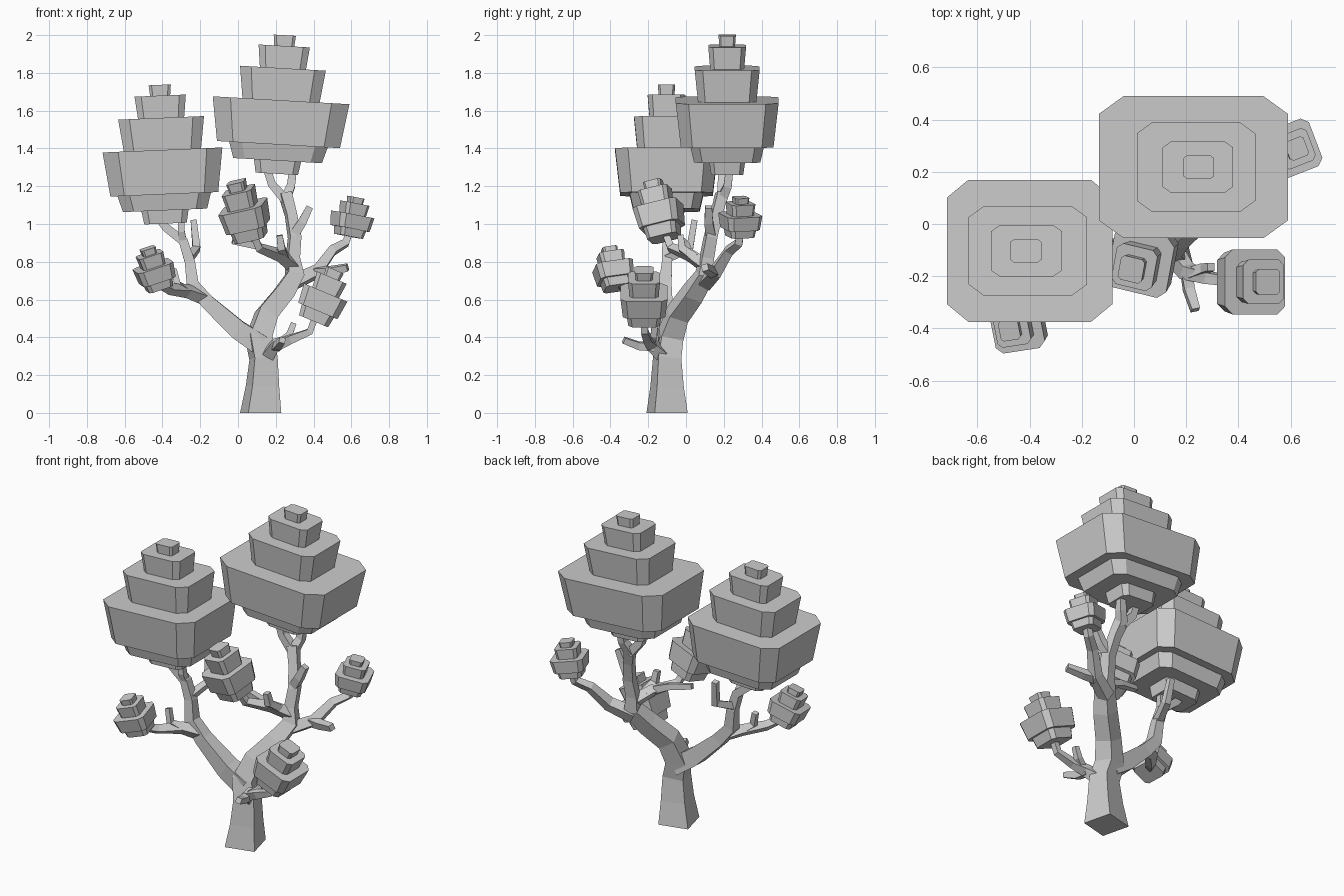
import bpy, bmesh, math
from mathutils import Vector, Matrix

UP = Vector((0, 0, 1))


def finish(name, bm):
    bmesh.ops.recalc_face_normals(bm, faces=bm.faces)
    me = bpy.data.meshes.new(name)
    bm.to_mesh(me)
    bm.free()
    ob = bpy.data.objects.new(name, me)
    bpy.context.collection.objects.link(ob)
    return ob


def skin(bm, rings):
    """Join equal-sized rings of points into a closed solid."""
    vs = [[bm.verts.new(p) for p in r] for r in rings]
    n = len(vs[0])
    for a, b in zip(vs, vs[1:]):
        for i in range(n):
            j = (i + 1) % n
            bm.faces.new((a[i], a[j], b[j], b[i]))
    bm.faces.new(vs[0][::-1])
    bm.faces.new(vs[-1])


def limb(name, path, spin=45, flat_start=False):
    """Square-section branch; path holds (x, y, z, half width)."""
    pts = [Vector(p[:3]) for p in path]
    bm = bmesh.new()
    rings = []
    for i, p in enumerate(pts):
        t = Vector((0, 0, 0))
        if i > 0:
            t += (p - pts[i - 1]).normalized()
        if i < len(pts) - 1:
            t += (pts[i + 1] - p).normalized()
        if i == 0 and flat_start:
            t = UP
        q = UP.rotation_difference(t.normalized())
        r = path[i][3] * math.sqrt(2)
        ring = []
        for k in range(4):
            a = math.radians(spin + 90 * k)
            ring.append(p + q @ Vector((r * math.cos(a), r * math.sin(a), 0)))
        rings.append(ring)
    skin(bm, rings)
    return finish(name, bm)


def octagon(w, d, z):
    x, y = w / 2, d / 2
    a, b = x * 0.74, y * 0.75
    return [Vector((i, j, z)) for i, j in ((a, -y), (x, -b), (x, b), (a, y),
                                          (-a, y), (-x, b), (-x, -b), (-a, -y))]


def foliage(name, origin, axis, spin, tiers):
    """Stack of chamfered slabs, each tapering downward: (width, depth, low, high)."""
    q = UP.rotation_difference(Vector(axis).normalized())
    m = (Matrix.Translation(origin) @ q.to_matrix().to_4x4()
         @ Matrix.Rotation(math.radians(spin), 4, 'Z'))
    bm = bmesh.new()
    for w, d, lo, hi in tiers:
        skin(bm, [octagon(w * 0.9, d * 0.9, lo), octagon(w, d, hi)])
    bm.transform(m)
    return finish(name, bm)


def big_tiers(main_w):
    return [(0.25, 0.19, -0.39, -0.32), (main_w * 0.3 + 0.305, 0.39, -0.32, -0.235),
            (main_w, 0.545, -0.235, 0), (0.455, 0.344, 0, 0.17),
            (0.272, 0.2, 0.17, 0.288), (0.118, 0.092, 0.288, 0.345)]


def small_tiers(w, h):
    return [(w * s, w * s, h * a, h * b) for s, a, b in
            ((0.74, 0, 0.2), (1, 0.2, 0.56), (0.68, 0.56, 0.85), (0.4, 0.85, 1))]


# large crowns
foliage("crown_right", (0.228, 0.218, 1.655), (0.058, 0, 1), 0, big_tiers(0.725))
foliage("crown_left", (-0.4, -0.103, 1.392), (-0.042, 0, 1), 0, big_tiers(0.635))

# small leaf clusters
for name, o, axis, spin, w, h in (
        ("cluster_left", (-0.415, -0.365, 0.66), (-0.3, -0.2, 1), 10, 0.2, 0.225),
        ("cluster_middle", (0.07, -0.115, 0.925), (-0.27, -0.2, 1), -12, 0.24, 0.315),
        ("cluster_right_low", (0.4, -0.222, 0.485), (0.42, 0, 1), 0, 0.25, 0.295),
        ("cluster_right_high", (0.585, 0.285, 0.935), (0.19, 0.02, 1), 21, 0.195, 0.21)):
    foliage(name, o, axis, spin, small_tiers(w, h))

# trunk running into the right main branch
limb("trunk", [(0.12, -0.1, 0, 0.09), (0.13, -0.1, 0.14, 0.073),
               (0.135, -0.1, 0.29, 0.062), (0.11, -0.085, 0.4, 0.06),
               (0.15, -0.045, 0.52, 0.053), (0.24, 0.035, 0.63, 0.05),
               (0.3, 0.1, 0.73, 0.043), (0.29, 0.11, 0.82, 0.032),
               (0.3, 0.13, 0.93, 0.03), (0.28, 0.16, 1.05, 0.027),
               (0.25, 0.19, 1.16, 0.03)], spin=59, flat_start=True)

# left main branch
limb("left_branch", [(0.12, -0.09, 0.36, 0.055), (0.0, -0.1, 0.44, 0.05),
                     (-0.16, -0.11, 0.585, 0.038), (-0.24, -0.11, 0.68, 0.033),
                     (-0.255, -0.1, 0.8, 0.027), (-0.29, -0.1, 0.91, 0.025),
                     (-0.38, -0.1, 0.98, 0.022), (-0.42, -0.1, 1.03, 0.02)])

# side branches carrying the clusters
limb("left_side_branch", [(-0.18, -0.11, 0.61, 0.03), (-0.27, -0.17, 0.645, 0.027),
                          (-0.36, -0.28, 0.655, 0.022), (-0.41, -0.35, 0.68, 0.018)])
limb("middle_branch", [(0.29, 0.1, 0.78, 0.03), (0.22, 0.02, 0.835, 0.026),
                       (0.11, -0.08, 0.875, 0.02), (0.08, -0.11, 0.95, 0.017)])
limb("right_high_branch", [(0.29, 0.1, 0.69, 0.035), (0.42, 0.16, 0.75, 0.03),
                           (0.5, 0.23, 0.86, 0.023), (0.57, 0.28, 0.9, 0.02),
                           (0.59, 0.288, 0.96, 0.018)])
limb("right_low_branch", [(0.14, -0.1, 0.28, 0.035), (0.2, -0.18, 0.36, 0.028),
                          (0.28, -0.205, 0.39, 0.022), (0.38, -0.22, 0.43, 0.018),
                          (0.41, -0.222, 0.51, 0.017)])

# crown forks and bare twigs
twigs = [
    [(0.25, 0.19, 1.13, 0.026), (0.18, 0.19, 1.21, 0.022), (0.15, 0.19, 1.3, 0.02)],
    [(0.25, 0.19, 1.13, 0.026), (0.28, 0.22, 1.2, 0.022), (0.29, 0.23, 1.28, 0.02)],
    [(0.3, 0.13, 0.95, 0.026), (0.34, 0.12, 1.01, 0.023), (0.38, 0.12, 1.09, 0.018)],
    [(0.41, 0.15, 0.745, 0.026), (0.48, 0.13, 0.75, 0.022), (0.58, 0.1, 0.77, 0.018)],
    [(0.2, 0.01, 0.845, 0.022), (0.1, 0.0, 0.885, 0.018), (-0.03, -0.02, 0.91, 0.015)],
    [(0.25, 0.05, 0.82, 0.022), (0.23, -0.02, 0.87, 0.02), (0.22, -0.03, 0.94, 0.016)],
    [(-0.26, -0.1, 0.82, 0.022), (-0.22, 0.02, 0.87, 0.02), (-0.235, 0.045, 1.02, 0.016)],
    [(-0.29, -0.1, 0.9, 0.02), (-0.3, -0.12, 0.96, 0.018), (-0.3, -0.12, 1.04, 0.016)],
    [(-0.28, -0.18, 0.65, 0.022), (-0.32, -0.21, 0.68, 0.018), (-0.34, -0.2, 0.76, 0.015)],
    [(0.2, -0.17, 0.35, 0.022), (0.21, -0.25, 0.355, 0.02), (0.235, -0.33, 0.385, 0.016)],
    [(0.22, -0.19, 0.37, 0.02), (0.27, -0.17, 0.41, 0.018), (0.295, -0.165, 0.475, 0.015)],
]
for i, path in enumerate(twigs):
    limb(f"twig_{i + 1}", path)
